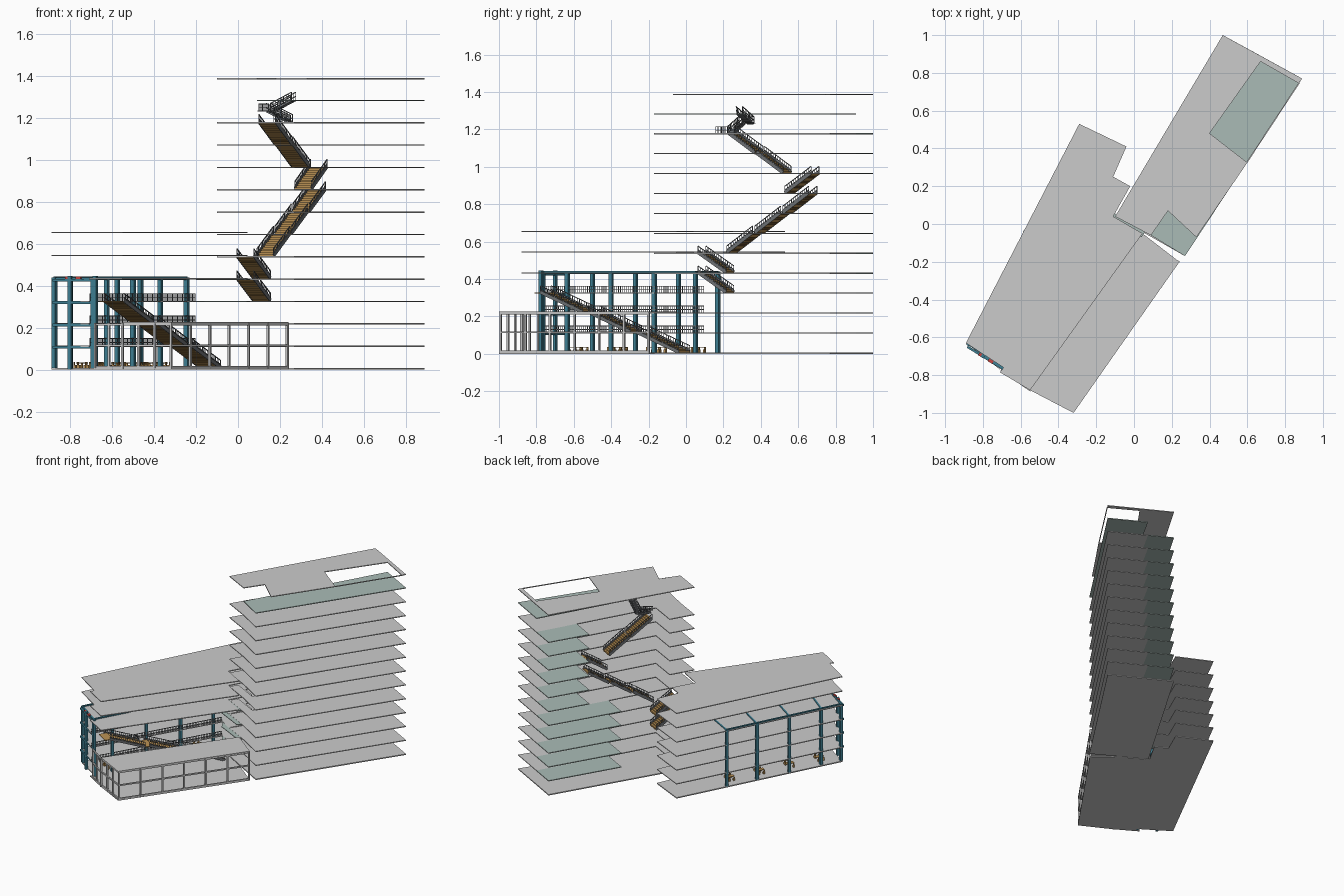
import bpy, bmesh, math
from mathutils import Vector as V

if "Cube" in bpy.data.objects:
    bpy.data.objects.remove(bpy.data.objects["Cube"])

def material(name, rgb):
    m = bpy.data.materials.new(name)
    m.diffuse_color = (*rgb, 1)
    m.use_nodes = True
    m.node_tree.nodes["Principled BSDF"].inputs["Base Color"].default_value = m.diffuse_color
    return m

TEAL = material("teal_steel", (0.05, 0.22, 0.30))
GLASS = material("green_grey_floor", (0.40, 0.50, 0.47))
WOOD = material("timber", (0.50, 0.29, 0.09))
DARK = material("dark_rail", (0.16, 0.17, 0.18))
RED = material("red_panel", (0.6, 0.06, 0.05))
UP = V((0, 0, 1))
STEP = 0.1065
SIDE = V((0.86, -0.51, 0))      # across both buildings
ALONG = V((0.51, 0.86, 0))      # along both buildings

def finish(name, bm, mat=None):
    bmesh.ops.recalc_face_normals(bm, faces=bm.faces)
    me = bpy.data.meshes.new(name)
    bm.to_mesh(me)
    bm.free()
    ob = bpy.data.objects.new(name, me)
    bpy.context.collection.objects.link(ob)
    if mat:
        me.materials.append(mat)
    return ob

def prism(bm, pts, z, t):
    """Flat polygon with its top at z and thickness t."""
    f = bm.faces.new([bm.verts.new((x, y, z - t)) for x, y in pts])
    r = bmesh.ops.extrude_face_region(bm, geom=[f])
    for v in r["geom"]:
        if isinstance(v, bmesh.types.BMVert):
            v.co.z += t

def bar(bm, p, q, w, h):
    """Rectangular bar from p to q."""
    p, q = V(p), V(q)
    d = (q - p).normalized()
    s = SIDE.copy() if abs(d.z) > 0.99 else d.cross(UP).normalized()
    u = s.cross(d).normalized()
    ring = [s * (a * w / 2) + u * (b * h / 2) for a, b in ((-1, -1), (1, -1), (1, 1), (-1, 1))]
    A = [bm.verts.new(p + o) for o in ring]
    B = [bm.verts.new(q + o) for o in ring]
    bm.faces.new(A[::-1])
    bm.faces.new(B)
    for i in range(4):
        j = (i + 1) % 4
        bm.faces.new((A[i], A[j], B[j], B[i]))

def slab(name, pts, z, t=0.006, mat=None):
    bm = bmesh.new()
    prism(bm, pts, z, t)
    return finish(name, bm, mat)

def railing(bm, p, q, h=0.034, gap=0.012):
    p, q = V(p), V(q)
    n = max(2, round((q - p).length / gap))
    for i in range(n + 1):
        a = p.lerp(q, i / n)
        bar(bm, a, a + UP * h, 0.0025, 0.0025)
    for k in (0.45, 1.0):
        bar(bm, p + UP * h * k, q + UP * h * k, 0.004, 0.004)

def stair(name, p, q, w, steps=12, mat=WOOD, panel=True):
    """Straight flight: treads, sloping soffit, stringers and side rails."""
    p, q = V(p), V(q)
    run = V((q.x - p.x, q.y - p.y, 0))
    side = run.normalized().cross(UP)
    rise = (q.z - p.z) / steps
    bm = bmesh.new()
    for i in range(steps):
        a = p + run * (i / steps) + UP * (rise * (i + 0.5))
        bar(bm, a, a + run / steps, w, rise)
    bar(bm, p - UP * 0.004, q - UP * 0.004, w, 0.005)
    finish(name, bm, mat)
    bm = bmesh.new()
    for s in (-1, 1):
        o = side * (s * w / 2)
        if panel:
            bar(bm, p + o + UP * 0.002, q + o + UP * 0.002, 0.005, 0.018)
        railing(bm, p + o, q + o, 0.036, 0.016)
    finish(name + "_rails", bm, DARK)

# ---- low wing slabs
wing = [(-.89, -.63), (-.69, -.76), (-.71, -.785), (-.55, -.88), (.045, -.05), (-.11, .04),
        (-.02, .20), (-.11, .25), (-.04, .41), (-.29, .53)]
gallery = [(-.89, -.63), (-.71, -.77), (-.20, .10), (-.11, .04), (-.02, .20),
           (-.11, .25), (-.04, .41), (-.29, .53)]
wing_ground = wing[:4] + [(-.32, -1.0), (.24, -.20)] + wing[4:]
slab("wing_ground_slab", wing_ground, 0.008, 0.008)
for i in (1, 2, 3):
    slab(f"gallery_floor_{i}", gallery, 0.008 + STEP * i)
for i in (4, 5, 6):
    slab(f"wing_upper_floor_{i}", wing, 0.01 + STEP * i + 0.004 * (i - 4))

# ---- floors linking the wing to the tower
link = [(-.20, .10), (-.16, .03), (.04, -.07), (.06, -.04), (-.10, .055)]
for i in (1, 2, 3, 4):
    slab(f"link_floor_{i}", link, 0.007 + STEP * i, 0.005, GLASS)

# ---- teal columns and beams of the wing
outer = [(-.875, -.635), (-.80, -.50), (-.69, -.27), (-.575, -.04), (-.465, .17)]
inner = [(-.69, -.765), (-.625, -.635), (-.50, -.40), (-.37, -.17), (-.245, .05)]
bm = bmesh.new()
for row in (outer, inner):
    for x, y in row:
        bar(bm, (x, y, 0.008), (x, y, 0.44), 0.02, 0.02)
    bar(bm, (*row[0], .435), (*row[-1], .435), 0.012, 0.018)
for a, b in zip(outer, inner):
    bar(bm, (*a, .433), (*b, .433), 0.012, 0.014)
finish("wing_columns", bm, TEAL)
bm = bmesh.new()
for i in range(1, 5):
    z = STEP * i
    bar(bm, (-.882, -.65, z), (-.68, -.775, z), 0.012, 0.014)
for x, y in ((-.80, -.70), (-.68, -.775)):
    bar(bm, (x, y, 0), (x, y, .445), 0.018, 0.018)
finish("end_frame", bm, TEAL)
bm = bmesh.new()
for t in (.3, .55):
    a = V((-.882, -.65, .438)).lerp(V((-.68, -.775, .438)), t)
    b = V((-.882, -.65, .438)).lerp(V((-.68, -.775, .438)), t + .12)
    bar(bm, a, b, 0.016, 0.012)
finish("end_frame_panels", bm, RED)

# ---- gallery railings
bm = bmesh.new()
for i in (1, 2, 3):
    z = 0.008 + STEP * i
    railing(bm, (-.705, -.775, z), (-.205, .095, z))
finish("gallery_railings", bm, DARK)

# ---- long atrium stair, one flight per storey with landings between
start, end = V((-.13, -.01, .008)), V((-.61, -.78, .008))
for i in range(3):
    a = start.lerp(end, i / 3) + UP * STEP * i
    b = start.lerp(end, (i + .88) / 3) + UP * STEP * (i + 1)
    stair(f"atrium_stair_{i}", a, b, 0.11, 12)
    c = start.lerp(end, (i + 1) / 3) + UP * STEP * (i + 1)
    bm = bmesh.new()
    bar(bm, b - UP * .003, c - UP * .003, 0.11, 0.006)
    finish(f"atrium_landing_{i}", bm, WOOD)

# ---- tables with chairs on the ground floor
bm = bmesh.new()
for k in range(4):
    for off in (0.05, 0.12):
        c = V((-.80, -.56, .008)) + V((.456, .89, 0)) * (0.03 + .235 * k) + SIDE * off
        bar(bm, c - ALONG * .03 + UP * .024, c + ALONG * .03 + UP * .024, 0.03, 0.004)
        bar(bm, c, c + UP * .024, 0.008, 0.008)
        for s in (-1, 1):
            for t in (-.018, .018):
                p = c + SIDE * (s * .027) + ALONG * t
                bar(bm, p, p + UP * .014, 0.012, 0.012)
                bar(bm, p + SIDE * s * .006, p + SIDE * s * .006 + UP * .028, 0.003, 0.012)
finish("tables_and_chairs", bm, WOOD)

# ---- two-storey framed pavilion
slab("pavilion_roof", [(-.55, -.88), (-.32, -1.0), (.24, -.20), (.045, -.05)], 0.226)
bm = bmesh.new()
for a, b, n in (((-.68, -.79), (-.55, -.88), 2), ((-.55, -.875), (-.32, -.99), 3),
                ((-.32, -.99), (.235, -.20), 6)):
    a, b = V((*a, 0)), V((*b, 0))
    for i in range(n + 1):
        p = a.lerp(b, i / n)
        bar(bm, p, p + UP * .222, 0.011, 0.011)
    for z in (.012, .115, .215):
        bar(bm, a + UP * z, b + UP * z, 0.010, 0.010)
finish("pavilion_frame", bm)

# ---- tower slabs: a full right strip, and a left strip broken by the stairwell
right = [(.09, -.06), (.27, -.17), (.89, .77), (.635, .91)]
L0, L1, R0, R1 = V((-.10, .04)), V((.47, 1.0)), V((.09, -.06)), V((.635, .91))

def left_strip(a, b):
    return [tuple(L0.lerp(L1, a)), tuple(R0.lerp(R1, a)), tuple(R0.lerp(R1, b)), tuple(L0.lerp(L1, b))]

slab("tower_ground_slab", [(-.10, .04), (.27, -.17), (.89, .77), (.47, 1.0)], 0.008, 0.008)
for i in range(1, 13):
    z = 0.008 + STEP * i
    slab(f"tower_floor_{i}", right, z, 0.006, GLASS if i == 12 else None)
    if i < 12:
        cut = 0.5 if i < 6 else 0.72
        slab(f"tower_rear_bay_{i}", left_strip(cut, 1), z, 0.006, GLASS)
        slab(f"tower_front_bay_{i}", left_strip(0, 0.06 if i in (4, 5) else 0.17), z)

# ---- tower roof with corner notch and terrace opening closed by a thin rim
zr = 0.008 + STEP * 13 - 0.003
slab("tower_roof", [(-.10, .04), (.09, -.06), (.18, .07), (.33, -.07), (.60, .325), (.40, .48),
                    (.67, .86), (.872, .745), (.89, .77), (.47, 1.0)], zr)
bm = bmesh.new()
bar(bm, (.597, .325, zr - .003), (.875, .748, zr - .003), 0.006, 0.006)
finish("roof_rim", bm)

# ---- tower stairs along the left side
def zl(i):
    return 0.008 + STEP * i

stair("tower_stair_1", (.115, .235, zl(3)), (.035, .085, zl(4)), 0.09)
stair("tower_stair_2", (.115, .235, zl(4)), (.035, .085, zl(5)), 0.09)
a, b = V((.13, .24, 0)), V((.385, .69, 0))
for k in range(3):
    p, q = a.lerp(b, k / 3), a.lerp(b, (k + .92) / 3)
    stair(f"tower_stair_{k + 3}", p + UP * zl(5 + k), q + UP * zl(6 + k), 0.09)
stair("tower_stair_6", (.31, .55, zl(8)), (.385, .69, zl(9)), 0.09)
for k in range(2):
    a, b = V((.30, .54, 0)), V((.135, .24, 0))
    p, q = a.lerp(b, k / 2), a.lerp(b, (k + .95) / 2)
    stair(f"tower_stair_{k + 7}", p + UP * zl(9 + k), q + UP * zl(10 + k), 0.09)

# ---- small switchback stair to the top floor
zm = (zl(11) + zl(12)) / 2
stair("top_stair_lower", (.25, .24, zl(11)), (.145, .30, zm), 0.04, 7, DARK, False)
stair("top_stair_upper", (.165, .345, zm), (.265, .285, zl(12)), 0.04, 7, DARK, False)
bm = bmesh.new()
bar(bm, (.115, .275, zm), (.165, .36, zm), 0.05, 0.005)
railing(bm, (.10, .285, zm), (.145, .365, zm))
railing(bm, (.17, .16, zl(11)), (.25, .22, zl(11)))
finish("top_stair_landing", bm, DARK)
